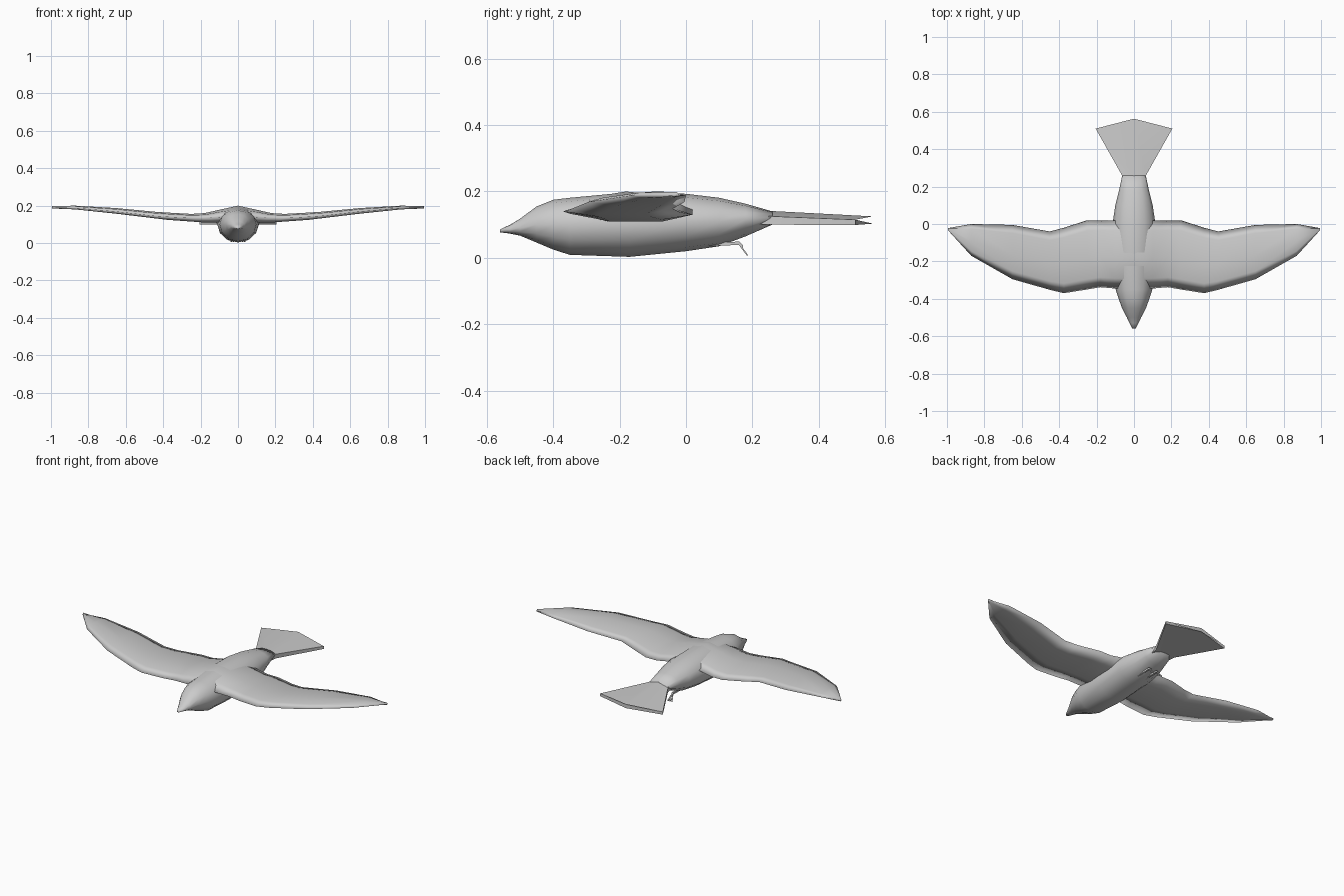
import bpy, bmesh, math

if "Cube" in bpy.data.objects:
    bpy.data.objects.remove(bpy.data.objects["Cube"])

grey = bpy.data.materials.new("plumage_grey")
grey.diffuse_color = (0.6, 0.6, 0.6, 1)
grey.use_nodes = True
grey.node_tree.nodes["Principled BSDF"].inputs["Base Color"].default_value = grey.diffuse_color


def loft(name, rings, angle=180, mirror=False):
    """Skin a list of equal-length point rings and cap both ends."""
    bm = bmesh.new()
    rows = [[bm.verts.new(p) for p in ring] for ring in rings]
    n = len(rows[0])
    for a, b in zip(rows, rows[1:]):
        for i in range(n):
            j = (i + 1) % n
            bm.faces.new((a[i], a[j], b[j], b[i]))
    bm.faces.new(rows[0][::-1])
    bm.faces.new(rows[-1])
    if mirror:
        # drop the centre cap, mirror the half and weld along x = 0
        bm.faces.ensure_lookup_table()
        bm.faces.remove(bm.faces[-2])
        geom = bm.verts[:] + bm.edges[:] + bm.faces[:]
        dup = bmesh.ops.duplicate(bm, geom=geom)["geom"]
        for v in dup:
            if isinstance(v, bmesh.types.BMVert):
                v.co.x = -v.co.x
        bmesh.ops.remove_doubles(bm, verts=bm.verts[:], dist=1e-4)
    bmesh.ops.recalc_face_normals(bm, faces=bm.faces[:])
    me = bpy.data.meshes.new(name)
    bm.to_mesh(me)
    bm.free()
    me.materials.append(grey)
    ob = bpy.data.objects.new(name, me)
    bpy.context.collection.objects.link(ob)
    bpy.ops.object.select_all(action='DESELECT')
    ob.select_set(True)
    bpy.context.view_layer.objects.active = ob
    bpy.ops.object.shade_smooth_by_angle(angle=math.radians(angle))
    return ob


# body with head and beak: y, half width, bottom, widest height, top
stations = [(-0.56, 0.008, 0.077, 0.081, 0.086), (-0.53, 0.024, 0.073, 0.085, 0.10),
            (-0.50, 0.038, 0.067, 0.09, 0.118), (-0.45, 0.064, 0.046, 0.10, 0.155),
            (-0.40, 0.082, 0.025, 0.10, 0.175), (-0.35, 0.098, 0.009, 0.10, 0.181),
            (-0.17, 0.112, 0.003, 0.105, 0.198), (0.0, 0.115, 0.02, 0.11, 0.193),
            (0.10, 0.10, 0.035, 0.11, 0.181), (0.18, 0.08, 0.065, 0.117, 0.163),
            (0.26, 0.063, 0.10, 0.122, 0.14)]
rings = []
for y, w, lo, mid, hi in stations:
    ring = []
    for k in range(12):
        a = math.tau * k / 12
        s = math.sin(a)
        ring.append((w * math.cos(a), y, mid + s * ((hi - mid) if s > 0 else (mid - lo))))
    rings.append(ring)
loft("body", rings)

# wings: x, leading y, trailing y, leading z, top z, bottom z, trailing z
spans = [(0.0, -0.345, 0.02, 0.14, 0.200, 0.11, 0.16), (0.10, -0.345, 0.02, 0.138, 0.178, 0.11, 0.145),
         (0.18, -0.338, 0.02, 0.133, 0.160, 0.11, 0.130), (0.25, -0.35, 0.02, 0.133, 0.156, 0.115, 0.130),
         (0.375, -0.37, -0.02, 0.14, 0.163, 0.124, 0.138), (0.45, -0.352, -0.04, 0.145, 0.168, 0.133, 0.148),
         (0.65, -0.295, -0.005, 0.168, 0.187, 0.157, 0.168), (0.87, -0.17, 0.0, 0.187, 0.200, 0.180, 0.188),
         (0.995, -0.033, -0.022, 0.188, 0.198, 0.185, 0.19)]
rings = []
for x, y0, y1, zl, zt, zb, zr in spans:
    d = y1 - y0
    rings.append([(x, y0, zl), (x, y0 + 0.15 * d, zl + 0.7 * (zt - zl)), (x, y0 + 0.45 * d, zt),
                  (x, y0 + 0.85 * d, zr + 0.6 * (zt - zr)), (x, y1, zr),
                  (x, y0 + 0.75 * d, zb), (x, y0 + 0.3 * d, zb)])
loft("wings", rings, mirror=True)

# fanned tail: half width, side y, centre y, bottom, side top, centre top
rings = []
for w, ys, yc, lo, side, top in [(0.06, 0.22, 0.22, 0.10, 0.125, 0.145),
                                 (0.064, 0.26, 0.26, 0.10, 0.125, 0.141),
                                 (0.205, 0.51, 0.563, 0.099, 0.115, 0.125)]:
    rings.append([(-w, ys, lo), (0, yc, lo + 0.004), (w, ys, lo), (w, ys, side), (0, yc, top), (-w, ys, side)])
loft("tail", rings, angle=40)


def bar(name, path, r):
    """Thin square bar following a bent path."""
    loft(name, [[(x - r, y, z - r), (x + r, y, z - r), (x + r, y, z + r), (x - r, y, z + r)]
                for x, y, z in path], angle=30)


# tucked legs, each with toes hanging behind
for side, s in (("left", -1), ("right", 1)):
    bar(side + "_leg", [(s * 0.025, 0.06, 0.04), (s * 0.025, 0.16, 0.044), (s * 0.025, 0.172, 0.032)], 0.005)
    for i, dx in enumerate((-0.012, 0, 0.012)):
        bar(f"{side}_toe_{i + 1}", [(s * 0.025, 0.158, 0.044), (s * 0.025 + dx, 0.185, 0.008)], 0.0035)
